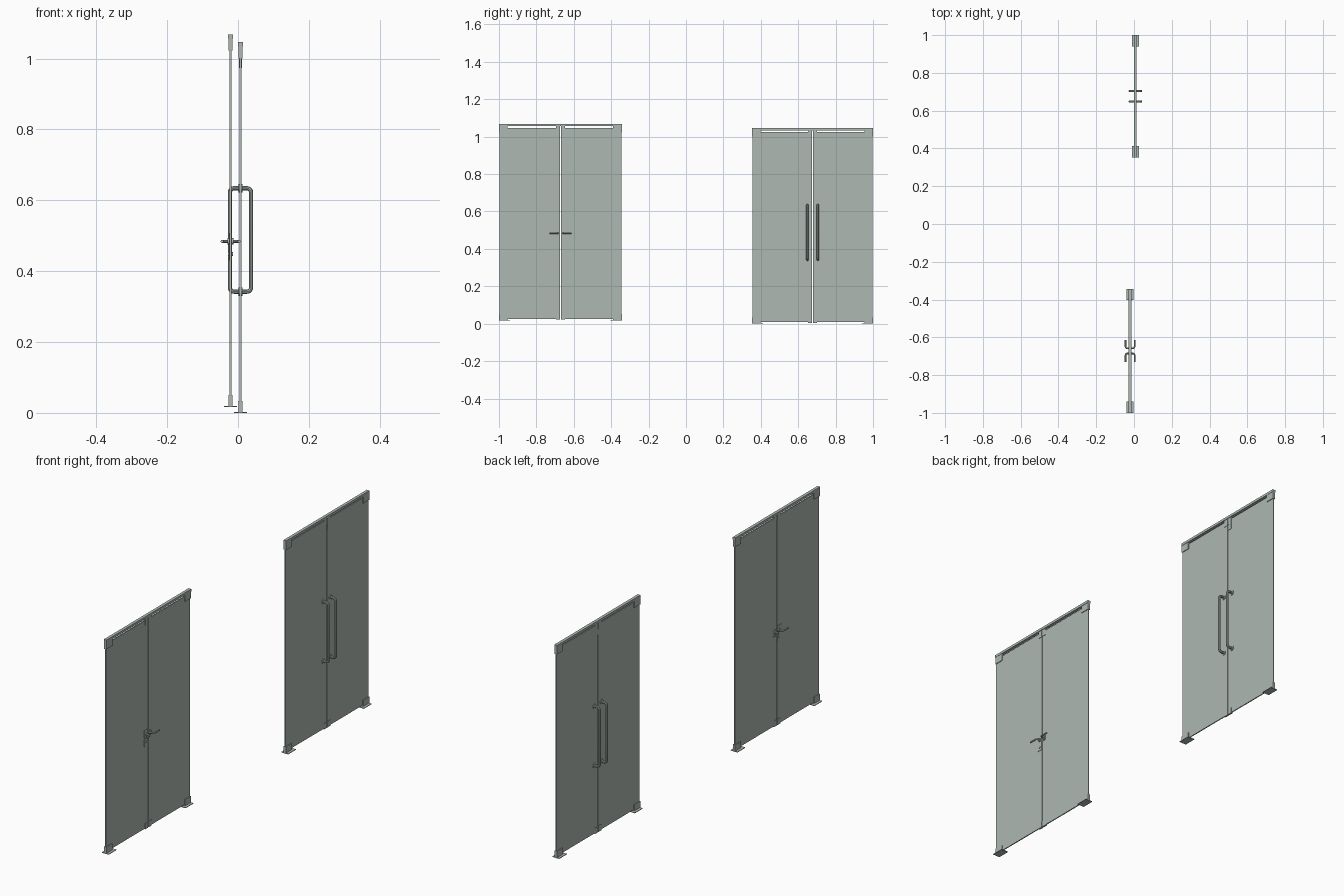
import bpy, bmesh, math
from mathutils import Vector

cube = bpy.data.objects.get("Cube")
if cube:
    bpy.data.objects.remove(cube, do_unlink=True)


def material(name, rgb):
    m = bpy.data.materials.new(name)
    m.use_nodes = True
    m.diffuse_color = (*rgb, 1)
    m.node_tree.nodes["Principled BSDF"].inputs["Base Color"].default_value = (*rgb, 1)
    return m


GREY = material("grey_green", (0.42, 0.48, 0.45))


def finish(name, bm):
    mesh = bpy.data.meshes.new(name)
    bm.to_mesh(mesh)
    bm.free()
    mesh.materials.append(GREY)
    ob = bpy.data.objects.new(name, mesh)
    bpy.context.collection.objects.link(ob)
    return ob


def box(name, x, width, y0, y1, z0, z1):
    """Box centred on x, spanning the given y and z ranges."""
    bm = bmesh.new()
    bmesh.ops.create_cube(bm, size=1)
    bmesh.ops.scale(bm, vec=(width, abs(y1 - y0), z1 - z0), verts=bm.verts)
    bmesh.ops.translate(bm, vec=(x, (y0 + y1) / 2, (z0 + z1) / 2), verts=bm.verts)
    return finish(name, bm)


def smooth(ob):
    bpy.ops.object.select_all(action='DESELECT')
    ob.select_set(True)
    bpy.context.view_layer.objects.active = ob
    bpy.ops.object.shade_smooth_by_angle()


def disc(name, x, y, z, radius, length):
    """Cylinder whose axis runs through the glass, along x."""
    bm = bmesh.new()
    bmesh.ops.create_cone(bm, cap_ends=True, segments=24, radius1=radius, radius2=radius, depth=length)
    for v in bm.verts:
        v.co = Vector((v.co.z + x, v.co.x + y, v.co.y + z))
    bmesh.ops.recalc_face_normals(bm, faces=bm.faces)
    smooth(finish(name, bm))


def tube(name, points, radius, bend):
    """Round bar along a path with rounded corners."""
    pts = [Vector(p) for p in points]
    path = [pts[0]]
    for a, b, c in zip(pts, pts[1:], pts[2:]):
        p, q = b + (a - b).normalized() * bend, b + (c - b).normalized() * bend
        centre = p + q - b
        for i in range(7):
            t = i / 6 * math.pi / 2
            path.append(centre + (p - centre) * math.cos(t) + (q - centre) * math.sin(t))
    path.append(pts[-1])
    curve = bpy.data.curves.new(name, 'CURVE')
    curve.dimensions = '3D'
    curve.bevel_depth, curve.bevel_resolution = radius, 3
    curve.use_fill_caps = True
    spline = curve.splines.new('POLY')
    spline.points.add(len(path) - 1)
    for sp, co in zip(spline.points, path):
        sp.co = (*co, 1)
    curve.materials.append(GREY)
    ob = bpy.data.objects.new(name, curve)
    bpy.context.collection.objects.link(ob)
    bpy.ops.object.select_all(action='DESELECT')
    ob.select_set(True)
    bpy.context.view_layer.objects.active = ob
    bpy.ops.object.convert(target='MESH')
    smooth(bpy.context.object)


GLASS, FITTING, GAP = 0.005, 0.012, 0.002


def double_door(name, x, y0, y1, base, glass_top, rail_bottom, rail_top):
    """Two glass leaves, top rail, corner patches and floor plates."""
    mid = (y0 + y1) / 2
    box(name + "_top_rail", x, 0.015, y0, y1, rail_bottom, rail_top)
    for side, edge, s in (("near", y0, 1), ("far", y1, -1)):
        tag = f"{name}_{side}"
        box(tag + "_glass", x, GLASS, edge + s * 0.002, mid - s * GAP, base + 0.008, glass_top)
        box(tag + "_floor_plate", x, 0.037, edge, edge + s * 0.06, base, base + 0.003)
        box(tag + "_bottom_patch", x, FITTING, edge, edge + s * 0.046, base + 0.003, base + 0.034)
        box(tag + "_top_patch", x, FITTING, edge, edge + s * 0.046, rail_bottom - 0.034, rail_bottom)
        # Small meeting patches beside the central gap
        box(tag + "_meeting_top_patch", x, 0.009, mid - s * GAP, mid - s * 0.024,
            rail_bottom - 0.034, rail_bottom)
        box(tag + "_meeting_bottom_patch", x, 0.009, mid - s * GAP, mid - s * 0.024,
            base + 0.005, base + 0.034)
    return mid


# Door pair with lever handles
LX = -0.021
lever_mid = double_door("lever_door", LX, -1.0, -0.343, 0.017, 1.046, 1.056, 1.068)
LZ = 0.484
box("lock_case", LX, 0.009, lever_mid - GAP, lever_mid - 0.032, 0.43, 0.508)
box("strike_case", LX, 0.009, lever_mid + GAP, lever_mid + 0.022, 0.472, 0.496)
disc("lock_cylinder", LX, lever_mid - 0.017, 0.448, 0.006, 0.014)
for side in (-1, 1):
    for s in (-1, 1):
        y = lever_mid + s * 0.014
        disc("lever_rose", LX + side * 0.006, y, LZ, 0.009, 0.005)
        tube("lever_handle", [(LX, y, LZ), (LX + side * 0.024, y, LZ),
                              (LX + side * 0.024, lever_mid + s * 0.058, LZ)], 0.0042, 0.009)

# Door pair with long pull handles
PX = 0.007
pull_mid = double_door("pull_door", PX, 0.353, 1.0, 0.0, 1.026, 1.034, 1.046)
box("top_bolt_lock", PX, 0.008, pull_mid + GAP, pull_mid + 0.024, 0.973, 1.0)
for s in (-1, 1):
    y = pull_mid + s * 0.028
    for side in (-1, 1):
        out = PX + side * 0.03
        tube("pull_handle", [(PX, y, 0.342), (out, y, 0.342), (out, y, 0.634), (PX, y, 0.634)],
             0.0062, 0.012)
    for z in (0.342, 0.634):
        disc("pull_rose", PX, y, z, 0.012, 0.011)
